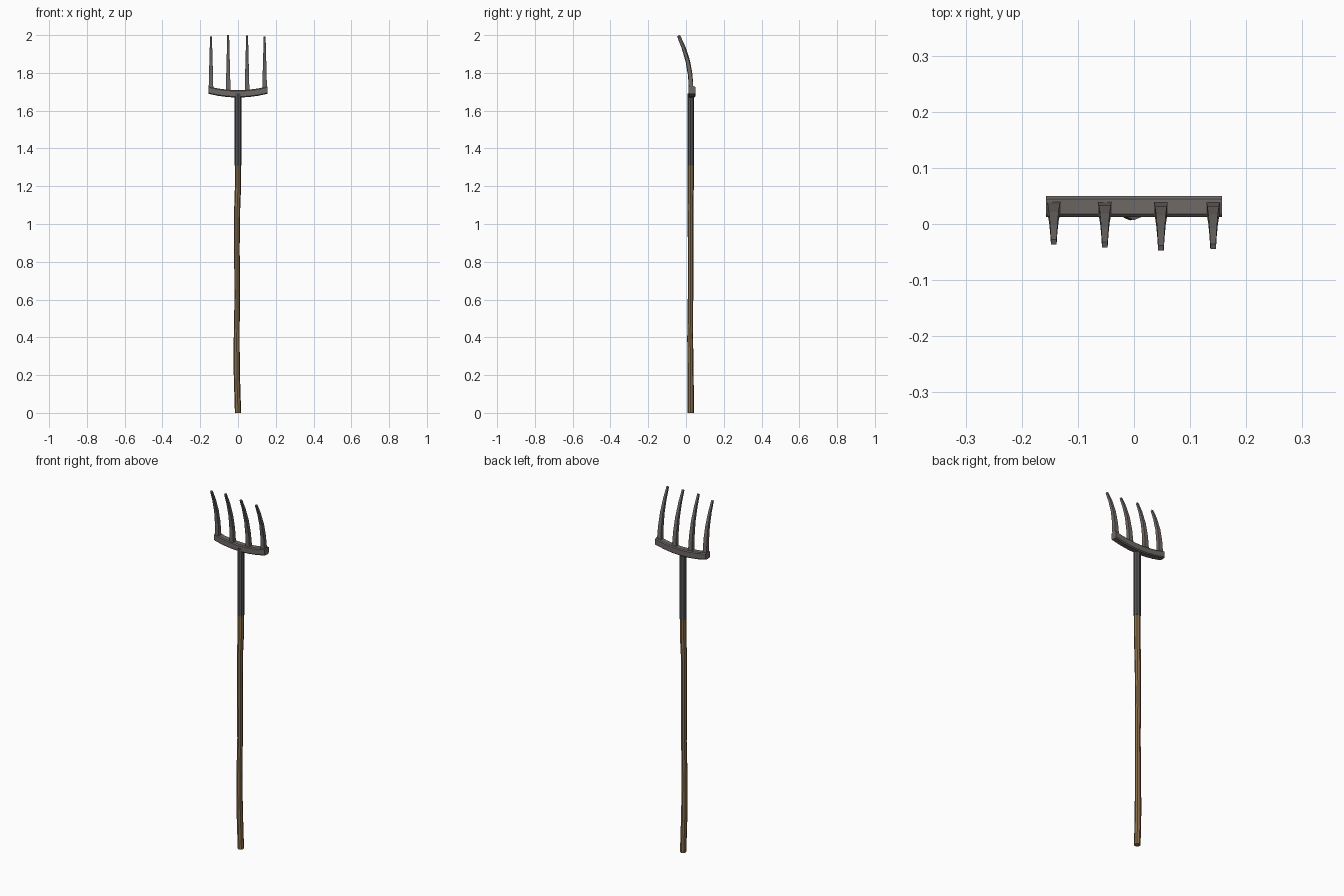
import bpy, bmesh, math
from mathutils import Vector

if "Cube" in bpy.data.objects:
    bpy.data.objects.remove(bpy.data.objects["Cube"])


def material(name, rgb):
    m = bpy.data.materials.new(name)
    m.diffuse_color = (*rgb, 1)
    m.use_nodes = True
    m.node_tree.nodes["Principled BSDF"].inputs["Base Color"].default_value = m.diffuse_color
    return m


wood = material("brown wood", (0.25, 0.155, 0.07))
dark_iron = material("dark iron", (0.09, 0.09, 0.095))
iron = material("warm grey iron", (0.155, 0.14, 0.132))


def loft(name, rings, mat):
    """Skin a list of equal-sized rings and cap both ends."""
    bm = bmesh.new()
    loops = [[bm.verts.new(p) for p in ring] for ring in rings]
    n = len(loops[0])
    for a, b in zip(loops, loops[1:]):
        for i in range(n):
            j = (i + 1) % n
            bm.faces.new((a[i], a[j], b[j], b[i]))
    bm.faces.new(loops[0][::-1])
    bm.faces.new(loops[-1])
    bmesh.ops.recalc_face_normals(bm, faces=bm.faces)
    me = bpy.data.meshes.new(name)
    bm.to_mesh(me)
    bm.free()
    me.materials.append(mat)
    ob = bpy.data.objects.new(name, me)
    bpy.context.collection.objects.link(ob)
    return ob


def ring(x, y, z, r, n=8):
    return [Vector((x + r * math.cos(2 * math.pi * i / n),
                    y + r * math.sin(2 * math.pi * i / n), z)) for i in range(n)]


# Slightly crooked wooden handle: x, y, z, radius
path = [(0.000, 0.025, 0.0, 0.0165), (-0.003, 0.025, 0.10, 0.0165),
        (-0.006, 0.024, 0.20, 0.0165), (-0.007, 0.022, 0.40, 0.0155),
        (-0.004, 0.024, 0.62, 0.0145), (-0.006, 0.025, 0.88, 0.0150),
        (-0.004, 0.023, 1.09, 0.0160), (0.000, 0.025, 1.20, 0.0165),
        (0.000, 0.025, 1.315, 0.0165)]
loft("wooden_handle", [ring(*p) for p in path], wood)

# Iron socket sleeve
loft("iron_socket", [ring(0, 0.025, 1.31, 0.018), ring(0, 0.025, 1.69, 0.018)],
     dark_iron)


# Bowed crossbar with chamfered edges
def bar_ring(x):
    z = 1.689 + 0.020 * (x / 0.157) ** 2
    hy, hz, c = 0.0185, 0.0195, 0.005
    prof = [(-hy, -hz + c), (-hy + c, -hz), (hy - c, -hz), (hy, -hz + c),
            (hy, hz - c), (hy - c, hz), (-hy + c, hz), (-hy, hz - c)]
    return [Vector((x, 0.031 + y, z + dz)) for y, dz in prof]


loft("crossbar", [bar_ring(0.157 * t / 3) for t in range(-3, 4)], iron)

# Curved, tapering tines: height fraction, y centre, half width, half depth
profile = [(0.0, 0.028, 0.0125, 0.012), (0.30, 0.022, 0.0105, 0.010),
           (0.55, 0.009, 0.0085, 0.0085), (0.80, -0.014, 0.0065, 0.0065),
           (1.0, -0.039, 0.0050, 0.0045)]
for i, (x, base, top, dy) in enumerate([(-0.143, 1.708, 1.99, 0.007),
                                        (-0.052, 1.695, 2.00, 0.002),
                                        (0.048, 1.695, 1.995, -0.004),
                                        (0.141, 1.708, 1.99, -0.001)]):
    rings = []
    for t, y, w, d in profile:
        z = base + (top - base) * t
        tilt = 0.4 * t * d
        rings.append([Vector((x + sx * w, y + dy * t + sy * d, z + sy * tilt))
                      for sx, sy in ((-1, -1), (1, -1), (1, 1), (-1, 1))])
    loft("tine_%d" % (i + 1), rings, iron)
